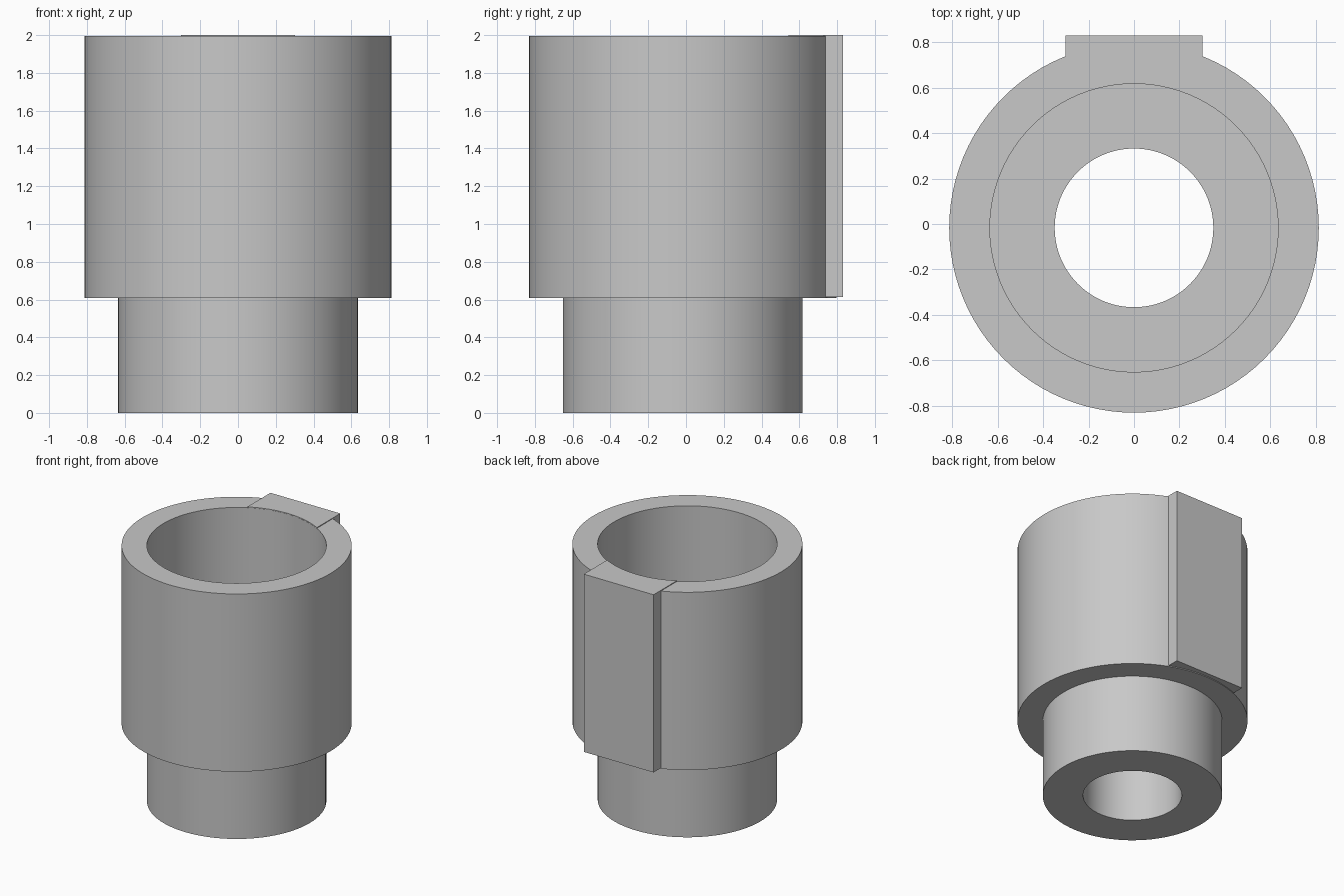
import bpy, bmesh, math

if "Cube" in bpy.data.objects:
    bpy.data.objects.remove(bpy.data.objects["Cube"], do_unlink=True)

SEGMENTS = 96
CENTRE_Y = -0.017
BORE = 0.634
HOLE = 0.349
RIM = 0.813
STEP_Z = 0.608
FLOOR_Z = 0.79
TOP_Z = 1.994

grey = bpy.data.materials.new("plain grey")
grey.use_nodes = True
colour = (0.58, 0.58, 0.58, 1)
grey.diffuse_color = colour
grey.node_tree.nodes["Principled BSDF"].inputs["Base Color"].default_value = colour


def finish(bm, name):
    bmesh.ops.recalc_face_normals(bm, faces=bm.faces)
    mesh = bpy.data.meshes.new(name)
    bm.to_mesh(mesh)
    bm.free()
    mesh.materials.append(grey)
    obj = bpy.data.objects.new(name, mesh)
    obj.location.y = CENTRE_Y
    bpy.context.collection.objects.link(obj)
    bpy.ops.object.select_all(action='DESELECT')
    obj.select_set(True)
    bpy.context.view_layer.objects.active = obj
    bpy.ops.object.shade_smooth_by_angle(angle=math.radians(30))
    return obj


def lathe(name, profile):
    """Turn a closed (radius, height) outline around the vertical axis."""
    bm = bmesh.new()
    rings = []
    for i in range(SEGMENTS):
        a = math.tau * i / SEGMENTS
        rings.append([bm.verts.new((r * math.cos(a), r * math.sin(a), z))
                      for r, z in profile])
    for i, ring in enumerate(rings):
        following = rings[(i + 1) % SEGMENTS]
        for j in range(len(profile)):
            k = (j + 1) % len(profile)
            bm.faces.new((ring[j], following[j], following[k], ring[k]))
    return finish(bm, name)


# Stepped sleeve: wide socket above a narrower neck with a through hole
lathe("stepped_sleeve", [
    (HOLE, 0), (BORE, 0), (BORE, STEP_Z), (RIM, STEP_Z),
    (RIM, TOP_Z), (BORE, TOP_Z), (BORE, FLOOR_Z), (HOLE, FLOOR_Z)])

# Flat key on the back, its inner side following the bore
half_width, back_y = 0.301, 0.83 - CENTRE_Y
reach = math.asin(half_width / (BORE + 0.001))
outline = [(half_width, back_y), (-half_width, back_y)]
for i in range(17):
    a = reach * (i / 8 - 1)
    outline.append(((BORE + 0.001) * math.sin(a), (BORE + 0.001) * math.cos(a)))
bm = bmesh.new()
base = bm.faces.new([bm.verts.new((x, y, STEP_Z + 0.006)) for x, y in outline])
extruded = bmesh.ops.extrude_face_region(bm, geom=[base], use_keep_orig=True)
for v in extruded["geom"]:
    if isinstance(v, bmesh.types.BMVert):
        v.co.z = 2
finish(bm, "back_key")
